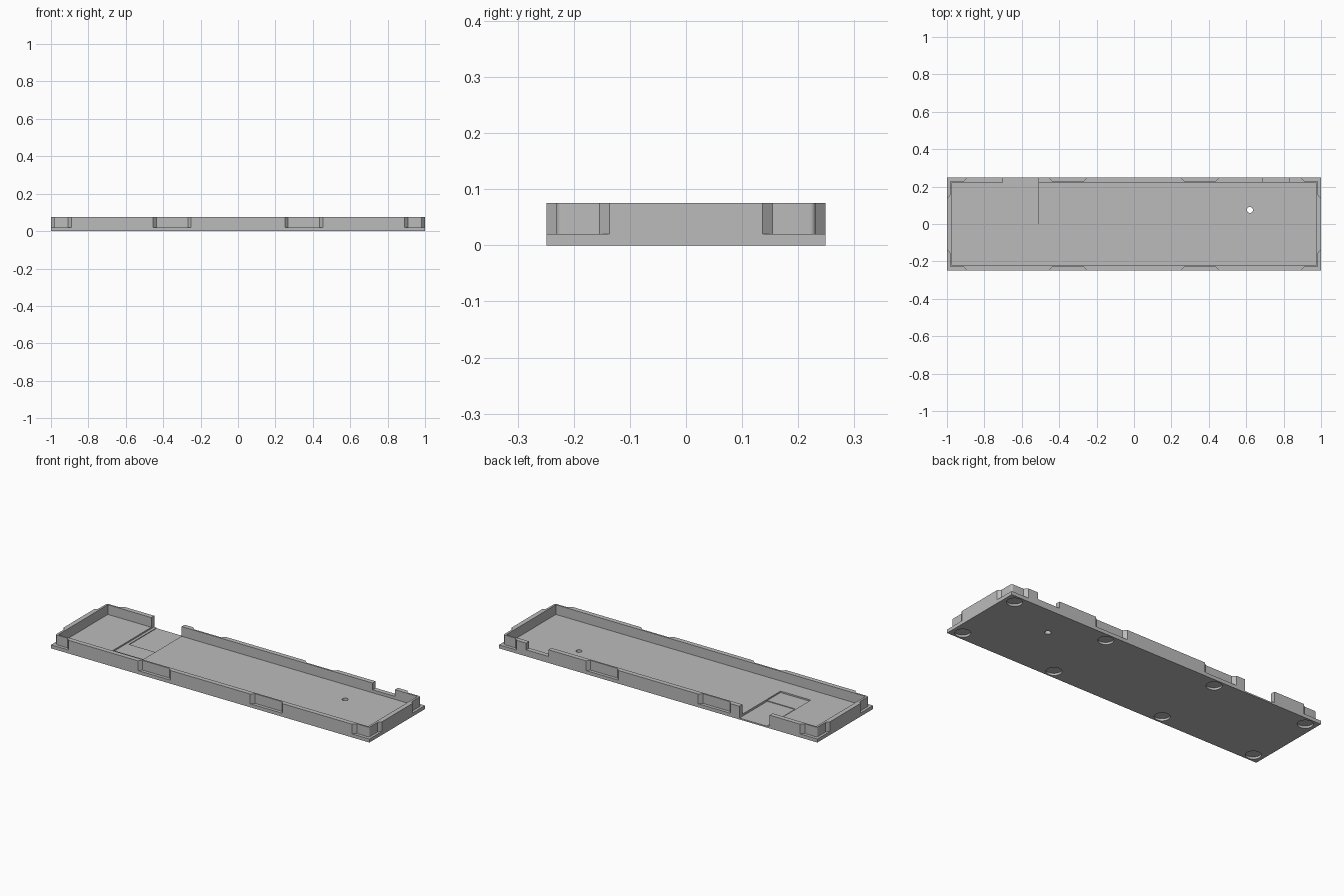
import bpy, bmesh
from math import cos, sin, pi

if "Cube" in bpy.data.objects:
    bpy.data.objects.remove(bpy.data.objects["Cube"], do_unlink=True)

grey = bpy.data.materials.new("plain grey")
grey.use_nodes = True
colour = (0.5, 0.5, 0.5, 1)
grey.diffuse_color = colour
grey.node_tree.nodes["Principled BSDF"].inputs["Base Color"].default_value = colour


def prism(name, outline, z0, z1):
    """Extrude a flat outline from z0 to z1."""
    bm = bmesh.new()
    face = bm.faces.new([bm.verts.new((x, y, z0)) for x, y in outline])
    ret = bmesh.ops.extrude_face_region(bm, geom=[face])
    top = [v for v in ret["geom"] if isinstance(v, bmesh.types.BMVert)]
    bmesh.ops.translate(bm, verts=top, vec=(0, 0, z1 - z0))
    bmesh.ops.recalc_face_normals(bm, faces=bm.faces)
    mesh = bpy.data.meshes.new(name)
    bm.to_mesh(mesh)
    bm.free()
    mesh.materials.append(grey)
    ob = bpy.data.objects.new(name, mesh)
    bpy.context.collection.objects.link(ob)
    return ob


def rect(x0, x1, y0, y1):
    return [(x0, y0), (x1, y0), (x1, y1), (x0, y1)]


def circle(x, y, r, n=32):
    return [(x + r * cos(2 * pi * i / n), y + r * sin(2 * pi * i / n)) for i in range(n)]


HX, HY, TOP, FLOOR = 1.0, 0.249, 0.075, 0.02   # half sizes and heights
WX, WY = 0.985, 0.231                          # outer wall face inside a recess
tray = prism("tray", rect(-HX, HX, -HY, HY), 0, TOP)


def cut(outline, z0, z1):
    cutter = prism("cutter", outline, z0, z1)
    cutter.hide_render = True
    mod = tray.modifiers.new("cut", "BOOLEAN")
    mod.operation = "DIFFERENCE"
    mod.solver = "EXACT"
    mod.object = cutter
    bpy.context.view_layer.objects.active = tray
    bpy.ops.object.modifier_apply(modifier=mod.name)
    bpy.data.objects.remove(cutter, do_unlink=True)


# Main cavity
cut(rect(-0.973, 0.973, -0.222, 0.222), FLOOR, 0.1)

# Chamfered clip recesses, mirrored to all four quarters
r = 0.01
arc = [(WX - r + r * sin(a * pi / 12), WY - r + r * cos(a * pi / 12)) for a in range(7)]
corner = [(0.89, 0.3), (0.89, HY), (0.908, WY)] + arc + \
         [(WX, 0.154), (HX, 0.136), (1.1, 0.136), (1.1, 0.3)]
middle = [(0.25, 0.3), (0.25, HY), (0.268, WY), (0.437, WY), (0.455, HY), (0.455, 0.3)]
for sx in (-1, 1):
    for sy in (-1, 1):
        for outline in (corner, middle):
            cut([(sx * x, sy * y) for x, y in outline], FLOOR, 0.1)
        # Round foot pockets underneath
        for x in (0.35, 0.94):
            cut(circle(sx * x, sy * 0.2, 0.04), -0.05, 0.012)

# Stepped connector pocket opening through the back wall
cut(rect(-0.7, -0.51, -0.12, 0.3), 0.012, 0.1)
cut(rect(-0.685, -0.51, 0.0, 0.3), 0.008, 0.1)

# Shallow notch in the back wall
cut(rect(0.69, 0.83, 0.2, 0.3), 0.037, 0.1)

# Button hole through the floor
cut(circle(0.62, 0.075, 0.016), -0.05, 0.1)

# Smooth round parts, sharp corners elsewhere
tray.select_set(True)
bpy.context.view_layer.objects.active = tray
bpy.ops.object.shade_smooth_by_angle()
